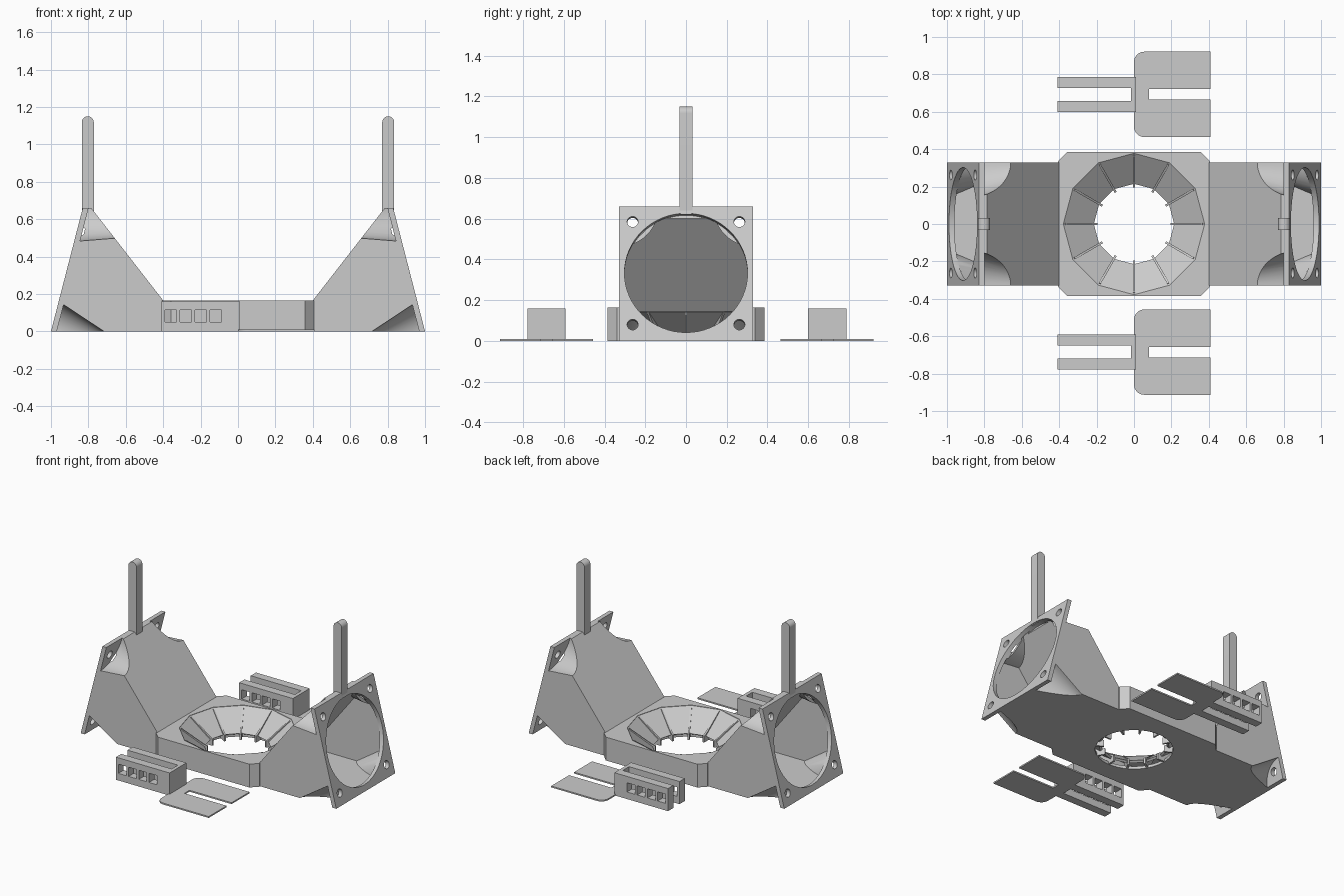
import bpy, bmesh, math
from mathutils import Matrix, Vector

old = bpy.data.objects.get("Cube")
if old:
    bpy.data.objects.remove(old, do_unlink=True)

grey = bpy.data.materials.new("plain grey")
grey.use_nodes = True
COL = (0.6, 0.6, 0.6, 1)
grey.diffuse_color = COL
grey.node_tree.nodes["Principled BSDF"].inputs["Base Color"].default_value = COL


def finish(name, bm):
    bmesh.ops.recalc_face_normals(bm, faces=bm.faces)
    me = bpy.data.meshes.new(name)
    bm.to_mesh(me)
    bm.free()
    ob = bpy.data.objects.new(name, me)
    me.materials.append(grey)
    bpy.context.collection.objects.link(ob)
    return ob


def prism(name, pts, lo, hi, axis="z"):
    """Extrude a 2D outline along y or z."""
    bm = bmesh.new()
    if axis == "z":
        vs = [bm.verts.new((a, b, lo)) for a, b in pts]
        move = (0, 0, hi - lo)
    else:
        vs = [bm.verts.new((a, lo, b)) for a, b in pts]
        move = (0, hi - lo, 0)
    ext = bmesh.ops.extrude_face_region(bm, geom=[bm.faces.new(vs)], use_keep_orig=True)
    new = [v for v in ext["geom"] if isinstance(v, bmesh.types.BMVert)]
    bmesh.ops.translate(bm, verts=new, vec=move)
    return finish(name, bm)


def rect(x0, x1, y0, y1):
    return [(x0, y0), (x1, y0), (x1, y1), (x0, y1)]


def ngon(r, n):
    return [(r * math.cos(i * math.tau / n), r * math.sin(i * math.tau / n)) for i in range(n)]


def arc(cx, cy, r, a0, a1, n):
    angles = [math.radians(a0 + (a1 - a0) * i / n) for i in range(n + 1)]
    return [(cx + r * math.cos(a), cy + r * math.sin(a)) for a in angles]


def boolean(ob, cutters, op="DIFFERENCE"):
    for c in cutters:
        m = ob.modifiers.new("cut", "BOOLEAN")
        m.operation, m.solver, m.object = op, "EXACT", c
        bpy.context.view_layer.objects.active = ob
        bpy.ops.object.modifier_apply(modifier=m.name)
        bpy.data.objects.remove(c, do_unlink=True)


def smooth(ob, angle=30):
    bpy.ops.object.select_all(action="DESELECT")
    ob.select_set(True)
    bpy.context.view_layer.objects.active = ob
    bpy.ops.object.shade_smooth_by_angle(angle=math.radians(angle))


# Tilted frame of the fan plate: up runs along the plate, out is its normal
up = Vector((-0.17, 0, 0.66))
height = up.length
up.normalize()
out = Vector((up.z, 0, -up.x))
PLATE = 0.03


def on_plate(u, y, n):
    return Vector((1, 0, 0)) + up * u + out * n + Vector((0, y, 0))


def plate_cone(name, u, y, n0, n1, r0, r1, seg=48):
    """Cone or cylinder at right angles to the fan plate, from depth n0 in to n1."""
    bm = bmesh.new()
    frame = Matrix((up, Vector((0, 1, 0)), -out)).transposed().to_4x4()
    place = Matrix.Translation(on_plate(u, y, (n0 + n1) / 2)) @ frame
    bmesh.ops.create_cone(bm, cap_ends=True, segments=seg, radius1=r0, radius2=r1,
                          depth=n0 - n1, matrix=place)
    return finish(name, bm)


# Fan ducts: wedge shell with scooped corners, fan opening and screw holes
duct = prism("fan_ducts", [(0.4, 0), (1, 0), (0.83, 0.66), (0.785, 0.66), (0.4, 0.165)],
             -0.33, 0.33, "y")
cavity = prism("duct_cavity", [(0.36, 0.02), (0.964, 0.02), (0.812, 0.61), (0.45, 0.145),
                               (0.36, 0.145)], -0.305, 0.305, "y")
TAPER = math.tan(math.radians(19))
corners = [(u, y, r) for u, r in ((0, 0.155), (height, 0.175)) for y in (-0.33, 0.33)]
boolean(cavity, [plate_cone("bulge", u, y, -0.02, -0.38, r + 0.025, r + 0.025 - 0.36 * TAPER)
                 for u, y, r in corners])
cutters = [cavity, plate_cone("fan_opening", 0.345, 0, 0.05, -0.04, 0.302, 0.302, 64)]
cutters += [plate_cone("scoop", u, y, -PLATE, -0.39, r, r - 0.36 * TAPER) for u, y, r in corners]
cutters += [plate_cone("screw_hole", u, y, 0.05, -0.05, 0.027, 0.027, 24)
            for u in (0.083, 0.604) for y in (-0.262, 0.262)]
boolean(duct, cutters)
smooth(duct)
duct.modifiers.new("other_side", "MIRROR").use_mirror_merge = False


# Central chamber: hollow box with chamfered corners
def octagon(x, y, c):
    return [(x, -y + c), (x, y - c), (x - c, y), (c - x, y),
            (-x, y - c), (-x, c - y), (c - x, -y), (x - c, -y)]


chamber = prism("central_chamber", octagon(0.405, 0.385, 0.047), 0, 0.165)
boolean(chamber, [
    prism("inside", octagon(0.385, 0.365, 0.04), 0.02, 0.145),
    prism("duct_ports", rect(-0.45, 0.45, -0.305, 0.305), 0.02, 0.145),
    prism("top_hole", ngon(0.378, 12), 0.1, 0.2),
    prism("bottom_hole", ngon(0.25, 48), -0.05, 0.05)])

# Funnel: twelve-sided sloping ring
bm = bmesh.new()
profile = [(0.38, 0.164), (0.215, 0.04), (0.23, 0.03), (0.38, 0.143)]
rings = [[bm.verts.new((x, y, z)) for x, y in ngon(r, 12)] for r, z in profile]
for k in range(4):
    a, b = rings[k], rings[(k + 1) % 4]
    for i in range(12):
        j = (i + 1) % 12
        bm.faces.new((a[i], a[j], b[j], b[i]))
finish("funnel", bm)

# Thin ribs on the funnel, bridging the air gap
for i in range(12):
    rib = prism(f"funnel_rib_{i + 1}", [(0.195, 0.002), (0.27, 0.002), (0.375, 0.14),
                                        (0.365, 0.162), (0.225, 0.06), (0.195, 0.045)],
                -0.006, 0.006, "y")
    rib.rotation_euler.z = i * math.tau / 12

# Upright posts with rounded tops
for side, s in (("left", 1), ("right", -1)):
    outline = [(0.771, 0.62), (0.835, 0.62)] + arc(0.803, 1.118, 0.032, 0, 180, 16)
    smooth(prism(f"{side}_post", [(s * x, z) for x, z in outline], -0.033, 0.033, "y"))

# Loose clips: slotted block with square windows, and a flat forked plate
for side, cy in (("back", 0.693), ("front", -0.685)):
    block = prism(f"{side}_clip_block", rect(-0.41, 0.01, cy - 0.094, cy + 0.094), 0, 0.16)
    cuts = [prism("slot", rect(-0.5, -0.015, cy - 0.035, cy + 0.035), -0.1, 0.3)]
    for i in range(4):
        x = -0.36 + 0.08 * i
        cuts.append(prism("window", rect(x - 0.031, x + 0.031, 0.05, 0.115),
                          cy - 0.2, cy + 0.2, "y"))
    boolean(block, cuts)
    fork = ([(0.41, cy + 0.228)] + arc(0.055, cy + 0.173, 0.055, 90, 180, 8)
            + arc(0.055, cy - 0.173, 0.055, 180, 270, 8)
            + [(0.41, cy - 0.228), (0.41, cy - 0.028), (0.08, cy - 0.028),
               (0.08, cy + 0.028), (0.41, cy + 0.028)])
    prism(f"{side}_clip_plate", fork, 0, 0.01)
